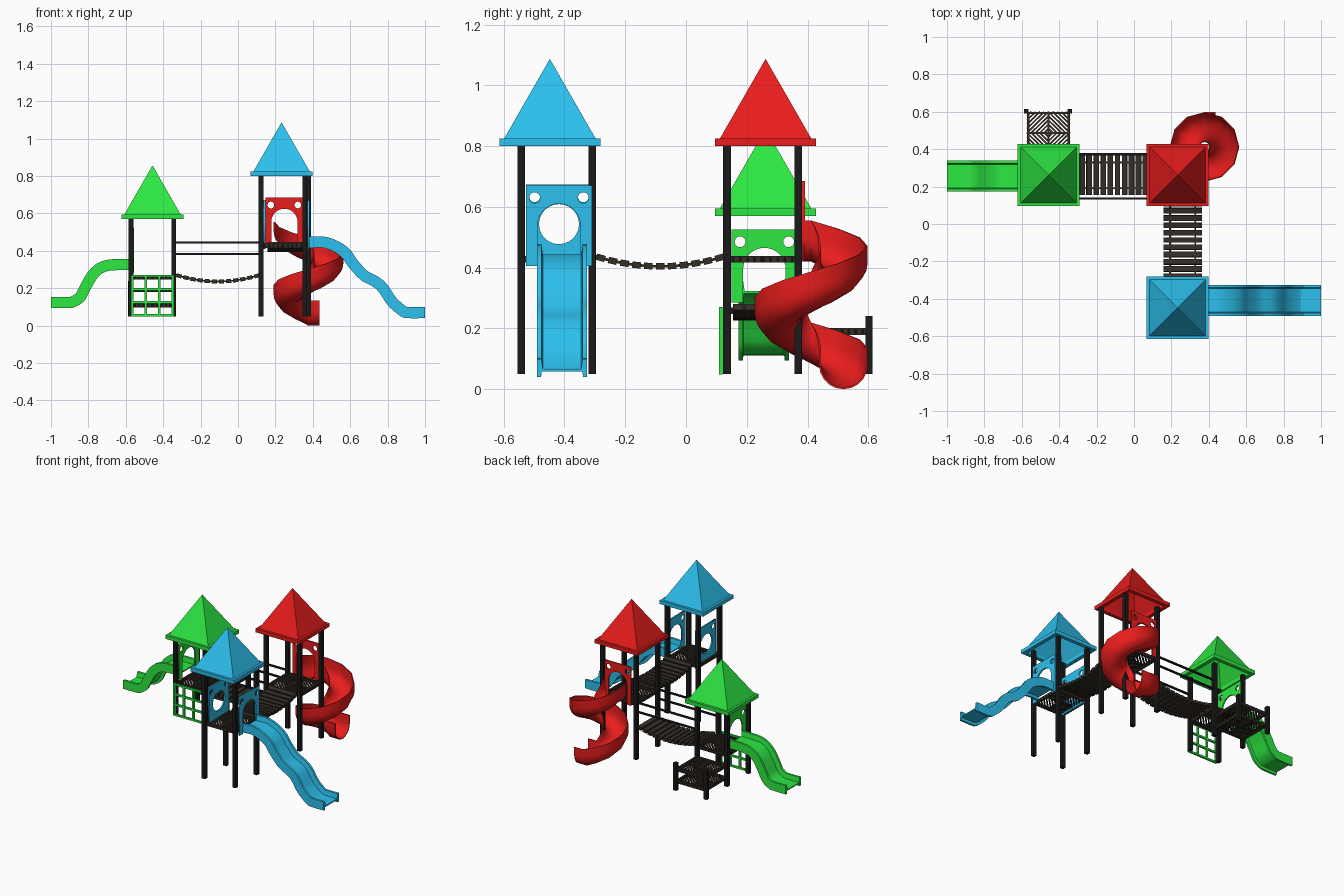
import bpy, bmesh, math
from mathutils import Vector, Matrix

if "Cube" in bpy.data.objects:
    bpy.data.objects.remove(bpy.data.objects["Cube"])

def mat(name, r, g, b):
    m = bpy.data.materials.new(name)
    m.diffuse_color = (r, g, b, 1)
    m.use_nodes = True
    m.node_tree.nodes["Principled BSDF"].inputs["Base Color"].default_value = m.diffuse_color
    return m

GREEN = mat("green", .026, .8, .055)
RED = mat("red", .82, .012, .012)
BLUE = mat("blue", .026, .53, .85)
BLACK = mat("black", .01, .01, .01)
BROWN = mat("brown", .036, .027, .02)

def finish(name, bm, m, smooth=False):
    bmesh.ops.recalc_face_normals(bm, faces=bm.faces)
    me = bpy.data.meshes.new(name)
    bm.to_mesh(me)
    bm.free()
    ob = bpy.data.objects.new(name, me)
    bpy.context.collection.objects.link(ob)
    me.materials.append(m)
    if smooth:
        me.polygons.foreach_set("use_smooth", [True] * len(me.polygons))
        me.set_sharp_from_angle(angle=math.radians(35))
    return ob

def add_box(bm, c, s, rot=Matrix()):
    bmesh.ops.create_cube(bm, size=1, matrix=Matrix.Translation(c) @ rot @ Matrix.Diagonal((*s, 1)))

def add_beam(bm, p, q, w, h):
    p, q = Vector(p), Vector(q)
    d = q - p
    add_box(bm, (p + q) / 2, (d.length, w, h), d.to_track_quat('X', 'Z').to_matrix().to_4x4())

def grate(name, x0, x1, y0, y1, z, t=.022):
    """Framed deck with a diagonal open pattern in four quadrants."""
    bm = bmesh.new()
    cx, cy, w, d = (x0 + x1) / 2, (y0 + y1) / 2, x1 - x0, y1 - y0
    for s in (-1, 1):
        add_box(bm, (cx, cy + s * (d / 2 - .006), z), (w, .012, t))
        add_box(bm, (cx + s * (w / 2 - .006), cy, z), (.012, d, t))
        for sy in (-1, 1):
            for i in range(1, 10):
                c = i * .2
                hi, lo = min(c, 1), max(0, c - 1)
                add_beam(bm, (cx + s * hi * w / 2, cy + sy * lo * d / 2, z),
                         (cx + s * lo * w / 2, cy + sy * hi * d / 2, z), .009, t * .6)
    add_box(bm, (cx, cy, z), (w, .01, t * .8))
    add_box(bm, (cx, cy, z), (.01, d, t * .8))
    finish(name, bm, BROWN)

def tower(name, xs, ys, centre, roof_z, deck_z, m):
    bm = bmesh.new()
    for x in xs:
        for y in ys:
            add_box(bm, (x, y, (.05 + roof_z) / 2), (.025, .025, roof_z - .05))
    finish(name + "_posts", bm, BLACK)
    grate(name + "_deck", xs[0], xs[1], ys[0], ys[1], deck_z)
    # hollow pyramid roof and eave frame
    bm = bmesh.new()
    cx, cy = centre
    base = [bm.verts.new((cx + .152 * a, cy + .152 * b, roof_z + .022))
            for a, b in ((-1, -1), (1, -1), (1, 1), (-1, 1))]
    top = bm.verts.new((cx, cy, roof_z + .287))
    for i in range(4):
        bm.faces.new((base[i], base[(i + 1) % 4], top))
    roof = finish(name + "_roof", bm, m)
    sol = roof.modifiers.new("thickness", 'SOLIDIFY')
    sol.thickness = .006
    bm = bmesh.new()
    for s in (-1, 1):
        add_box(bm, (cx, cy + s * .153, roof_z + .0125), (.332, .026, .025))
        add_box(bm, (cx + s * .153, cy, roof_z + .0125), (.026, .28, .025))
    finish(name + "_eave", bm, m)

tower("green_tower", (-.572, -.343), (.135, .369), (-.457, .262), .57, .258, GREEN)
tower("red_tower", (.123, .378), (.135, .369), (.233, .262), .80, .427, RED)
tower("blue_tower", (.123, .357), (-.542, -.308), (.233, -.448), .80, .427, BLUE)

def panel(name, loc, half, h, m, along_x, arch):
    """Flat panel with two small round holes and an arch or round window."""
    cu = bpy.data.curves.new(name, 'CURVE')
    cu.dimensions = '2D'
    cu.fill_mode = 'BOTH'
    cu.extrude = .005
    def loop(pts):
        s = cu.splines.new('POLY')
        s.points.add(len(pts) - 1)
        for p, (u, v) in zip(s.points, pts):
            p.co = (u, v, 0, 1)
        s.use_cyclic_u = True
    def arc(u, v, r, a0, a1, n):
        return [(u + r * math.cos(math.radians(a0 + (a1 - a0) * i / n)),
                 v + r * math.sin(math.radians(a0 + (a1 - a0) * i / n))) for i in range(n + 1)]
    vc = h - .13
    outer = [(half, 0), (half, h), (-half, h), (-half, 0)]
    if arch:
        outer += [(-.07, 0)] + arc(0, vc, .07, 180, 0, 16) + [(.07, 0)]
    else:
        loop(arc(0, vc, .066, 0, 360, 24)[:-1])
    loop(outer)
    for s in (-1, 1):
        loop(arc(s * (half - .028), h - .04, .018, 0, 360, 14)[:-1])
    tmp = bpy.data.objects.new(name, cu)
    bpy.context.collection.objects.link(tmp)
    bpy.context.view_layer.update()
    me = bpy.data.meshes.new_from_object(tmp.evaluated_get(bpy.context.evaluated_depsgraph_get()))
    bpy.data.objects.remove(tmp)
    me.materials.clear()
    me.materials.append(m)
    ob = bpy.data.objects.new(name, me)
    bpy.context.collection.objects.link(ob)
    ob.location = loc
    ob.rotation_euler = (math.pi / 2, 0, 0 if along_x else math.pi / 2)

panel("blue_slide_panel", (.376, -.418, .405), .108, .265, BLUE, False, True)
panel("blue_window_panel", (.142, -.418, .41), .108, .263, BLUE, False, False)
panel("red_slide_panel", (.248, .387, .42), .1, .265, RED, True, True)
panel("green_slide_panel", (-.56, .258, .285), .108, .24, GREEN, False, True)

def loft(name, rings, m):
    bm = bmesh.new()
    vs = [[bm.verts.new(p) for p in r] for r in rings]
    n = len(vs[0])
    for a, b in zip(vs, vs[1:]):
        for i in range(n):
            bm.faces.new((a[i], a[(i + 1) % n], b[(i + 1) % n], b[i]))
    bm.faces.new(vs[0])
    bm.faces.new(vs[-1])
    return finish(name, bm, m, True)

def slide(name, path, y, m):
    """Channel with raised sides swept along an x-z path."""
    half = [(.083, 0), (.083, .06), (.068, .06), (.063, .026)]
    under = [(.067, .018), (.069, 0)]
    sec = [(-u, v) for u, v in half] + half[::-1] + under[::-1] + [(-u, v) for u, v in under]
    P = [Vector((x, 0, z)) for x, z in path]
    P = [2 * P[0] - P[1]] + P + [2 * P[-1] - P[-2]]
    pts = []
    for i in range(1, len(P) - 2):
        a, b, c, d = P[i - 1:i + 3]
        for k in range(4):
            t = k / 4
            pts.append(.5 * (2 * b + (c - a) * t + (2 * a - 5 * b + 4 * c - d) * t * t
                             + (3 * b - a - 3 * c + d) * t ** 3))
    pts.append(P[-2])
    rings = []
    for i, p in enumerate(pts):
        d = (pts[min(i + 1, len(pts) - 1)] - pts[max(i - 1, 0)]).normalized()
        nrm = Vector((-d.z, 0, d.x))
        if nrm.z < 0:
            nrm = -nrm
        rings.append([p + nrm * v + Vector((0, y + u, 0)) for u, v in sec])
    loft(name, rings, m)

slide("blue_slide", [(.375, .415), (.463, .415), (.545, .375), (.59, .315), (.655, .245), (.74, .195),
                     (.8, .11), (.87, .05), (.91, .04), (1, .04)], -.408, BLUE)
slide("green_slide", [(-.56, .297), (-.69, .293), (-.745, .262), (-.785, .2), (-.82, .135),
                      (-.87, .1), (-.91, .094), (-1, .094)], .256, GREEN)

# spiral slide: open U channel, one and a quarter turns down
def u_sec(r, wall, bottom):
    arc = [(r * math.cos(math.pi * (1 + i / 10)), .08 + r * math.sin(math.pi * (1 + i / 10))) for i in range(11)]
    return [(-r, wall)] + arc + [(r, wall)]
sec = u_sec(.08, .135, 0) + u_sec(.074, .135, 0)[::-1]
C, R, STEPS = Vector((.377, .412, 0)), .106, 15
rings = [[Vector((C.x - R - u, C.y - .03, .42 + v)) for u, v in sec]]
for i in range(STEPS + 1):
    a = math.pi - math.radians(450) * i / STEPS
    z = .42 * (1 - i / STEPS)
    rad = Vector((math.cos(a), math.sin(a), 0))
    rings.append([C + rad * (R + u) + Vector((0, 0, z + v)) for u, v in sec])
rings.append([p + Vector((.06, 0, 0)) for p in rings[-1]])
loft("spiral_slide", rings, RED)

# sagging plank bridges with support cables
def bridge(name, a, b, width, z, sag, n):
    a, b = Vector(a), Vector(b)
    d = (b - a).normalized()
    side = Vector((-d.y, d.x, 0))
    def at(t):
        p = a.lerp(b, t)
        return Vector((p.x, p.y, z - sag * 4 * t * (1 - t)))
    bm = bmesh.new()
    for i in range(n):
        t = (i + .5) / n
        h = .014 / (b - a).length
        add_beam(bm, at(t - h), at(t + h), width, .021)
    for s in (-1, 1):
        for i in range(n):
            o = side * s * width * .33
            add_beam(bm, at(i / n) + o, at((i + 1) / n) + o, .009, .009)
    finish(name, bm, BROWN)

bridge("low_bridge", (-.335, .26, 0), (.12, .26, 0), .21, .272, .036, 12)
bridge("high_bridge", (.26, -.3, 0), (.26, .13, 0), .205, .438, .034, 11)

# handrails on the low bridge
bm = bmesh.new()
for y in (.137, .373):
    for z in (.382, .445):
        add_beam(bm, (-.343, y, z), (.123, y, z), .011, .011)
finish("low_bridge_handrails", bm, BLACK)

# climbing grid on the front of the green tower
bm = bmesh.new()
for i in range(4):
    x, z = -.566 + i * .0725, .055 + i * .07
    add_box(bm, (x, .115, .16), (.012, .013, .222))
    add_box(bm, (-.457, .115, z), (.23, .013, .012))
finish("climbing_grid", bm, GREEN)

# rear steps with two end posts
for name, z in (("lower_step", .108), ("upper_step", .19)):
    grate(name, -.572, -.343, .375, .6, z)
bm = bmesh.new()
for x in (-.577, -.343):
    add_box(bm, (x, .602, .145), (.024, .024, .19))
finish("step_posts", bm, BLACK)
